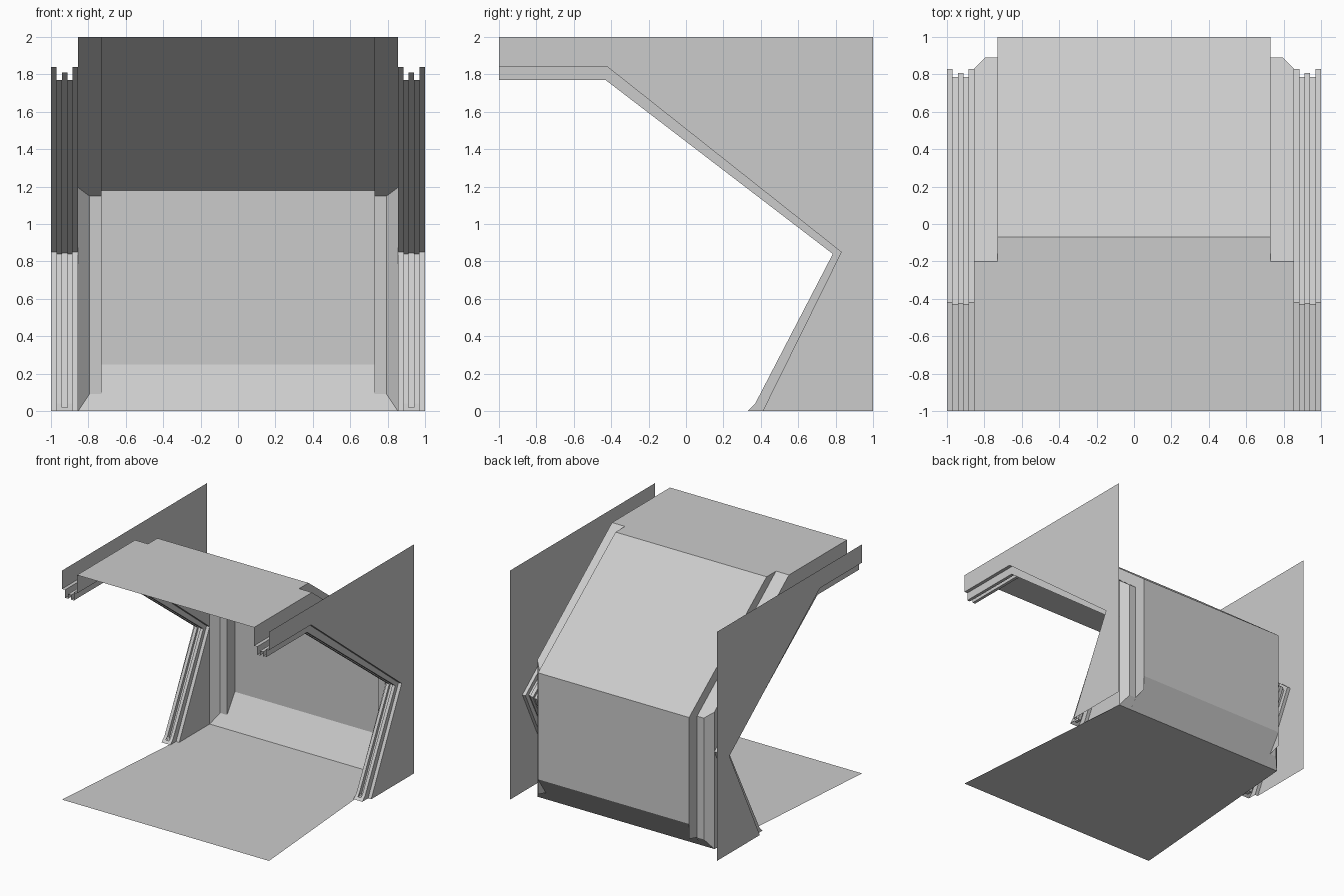
import bpy
import bmesh

cube = bpy.data.objects.get("Cube")
if cube:
    bpy.data.objects.remove(cube, do_unlink=True)

grey = bpy.data.materials.new("light_grey")
grey.use_nodes = True
grey.diffuse_color = (0.6, 0.6, 0.6, 1)
grey.node_tree.nodes["Principled BSDF"].inputs["Base Color"].default_value = (0.6, 0.6, 0.6, 1)


def sheet(name, faces, mirrored=True):
    """Thin surface from a list of polygons, optionally mirrored across x."""
    bm = bmesh.new()
    for poly in faces:
        bm.faces.new([bm.verts.new(p) for p in poly])
    bmesh.ops.remove_doubles(bm, verts=bm.verts, dist=0.0005)
    bmesh.ops.recalc_face_normals(bm, faces=bm.faces)
    mesh = bpy.data.meshes.new(name)
    bm.to_mesh(mesh)
    bm.free()
    mesh.materials.append(grey)
    obj = bpy.data.objects.new(name, mesh)
    bpy.context.collection.objects.link(obj)
    if mirrored:
        obj.modifiers.new("Mirror", 'MIRROR')
    return obj


def side(x, outline):
    """Upright polygon at one x from (y, z) points."""
    return [(x, y, z) for y, z in outline]


def ruled(xa, path_a, xb, path_b):
    """Quads joining two (y, z) paths of equal length."""
    a, b = side(xa, path_a), side(xb, path_b)
    return [(a[i], a[i + 1], b[i + 1], b[i]) for i in range(len(a) - 1)]


PANEL, CHAMFER, INNER, OUTER = 0.73, 0.795, 0.855, 1.0

# Shared edge paths of the trim, from front top to foot
flat = [(-1, 1.84), (-0.42, 1.84), (0.83, 0.85), (0.41, 0), (0.41, 0), (0.41, 0)]
ridge = [(-1, 1.77), (-0.43, 1.77), (0.785, 0.84), (0.37, 0.04), (0.35, 0.02), (0.33, 0)]
groove = [(-1, 1.81), (-0.425, 1.81), (0.808, 0.845), (0.40, 0.02), (0.35, 0.02), (0.33, 0)]

# Floor narrows towards the back
sheet("floor", [[(-OUTER, -1, 0), (OUTER, -1, 0), (INNER, 0.83, 0), (-INNER, 0.83, 0)]], False)

# Ceiling with the wider front portion
sheet("ceiling", [[(-INNER, -1, 2), (INNER, -1, 2), (INNER, -0.2, 2), (PANEL, -0.2, 2),
                   (PANEL, -0.07, 2), (-PANEL, -0.07, 2), (-PANEL, -0.2, 2), (-INNER, -0.2, 2)]], False)

# Bulged centre panel: roof slope, back wall, lower slope
centre = [(-0.07, 2), (1, 1.18), (1, 0.25), (0.83, 0)]
sheet("centre_panel", ruled(-PANEL, centre, PANEL, centre), False)

# Step between the centre panel and the recessed border
sheet("panel_step", [side(PANEL, [(-0.2, 2), (-0.07, 2), (1, 1.18), (1, 0.12), (0.89, 0.09), (0.89, 1.15)])])

# Recessed border: slope, back strip, chamfered corner, lower slope
sheet("recessed_border", [
    [(PANEL, -0.2, 2), (INNER, -0.2, 2), (INNER, 0.83, 1.195), (CHAMFER, 0.89, 1.15), (PANEL, 0.89, 1.15)],
    [(PANEL, 0.89, 1.15), (CHAMFER, 0.89, 1.15), (CHAMFER, 0.89, 0.09), (PANEL, 0.89, 0.09)],
    [(CHAMFER, 0.89, 1.15), (INNER, 0.83, 1.195), (INNER, 0.83, 0), (CHAMFER, 0.89, 0.09)],
    [(PANEL, 0.89, 0.09), (CHAMFER, 0.89, 0.09), (INNER, 0.83, 0), (PANEL, 0.83, 0)],
])

# Inner side wall between the room and the trim
sheet("inner_side_wall", [
    side(INNER, [(-1, 2), (-0.2, 2), (0.83, 1.195), (0.83, 0.85), (-0.42, 1.84), (-1, 1.84)]),
    side(INNER, [(0.83, 0.85), (0.83, 0), (0.41, 0)]),
])

# Outer side wall
sheet("outer_side_wall", [side(OUTER, [(-1, 2), (1, 2), (1, 0)] + flat[3::-1])])

# Stepped door trim: flats, two ridges and a groove between them
steps = [(INNER, 0.885, flat), (0.885, 0.912, ridge), (0.912, 0.942, groove),
         (0.942, 0.97, ridge), (0.97, OUTER, flat)]
trim = []
for i, (xa, xb, path) in enumerate(steps):
    count = 4 if path is flat else len(path)
    trim += ruled(xa, path[:count], xb, path[:count])
    if i:
        previous = steps[i - 1][2]
        count = 4 if {id(path), id(previous)} == {id(ridge), id(groove)} else len(path)
        trim += ruled(xa, previous[:count], xa, path[:count])
sheet("door_trim", trim)
